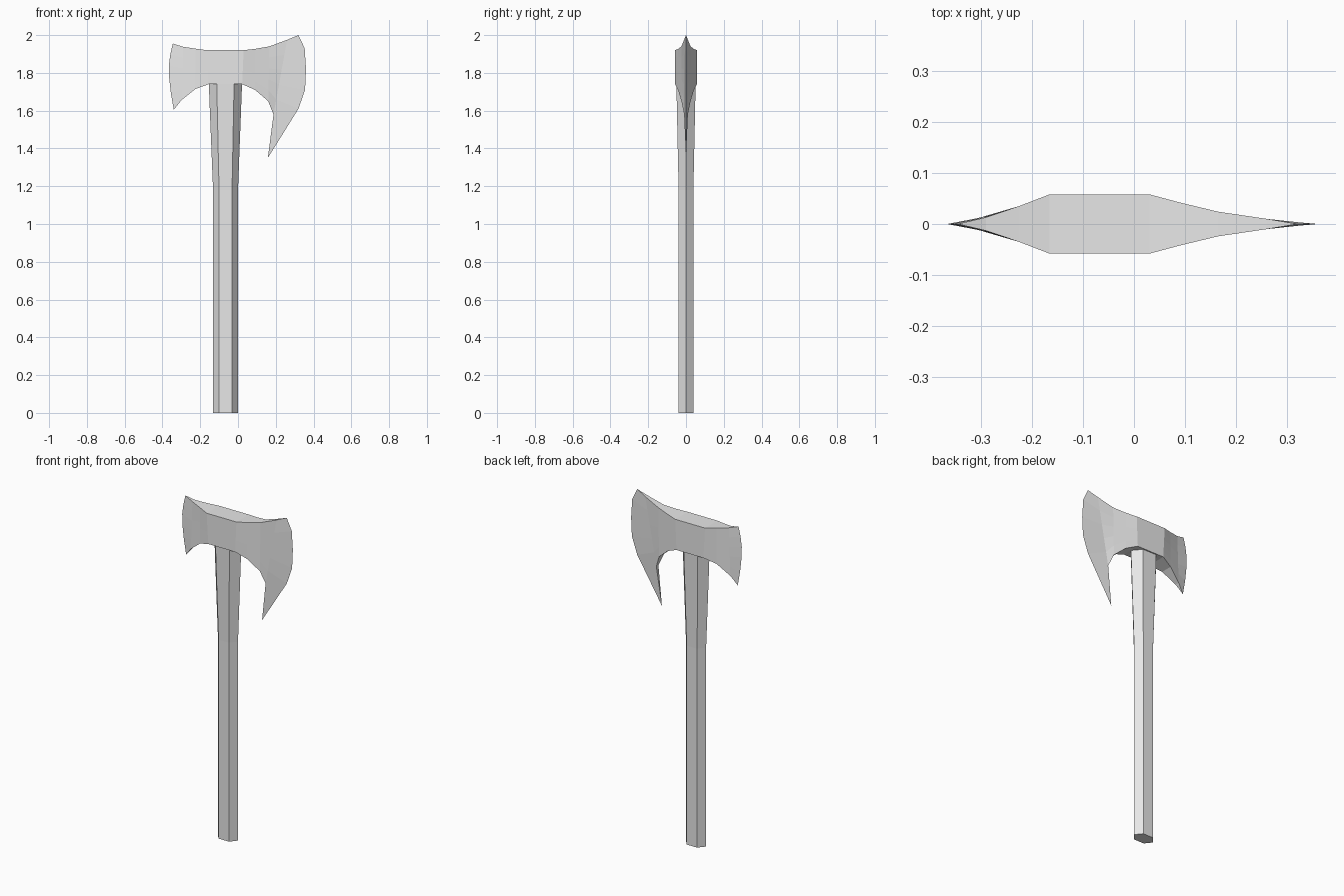
import bpy, bmesh
from mathutils import Vector

if "Cube" in bpy.data.objects:
    bpy.data.objects.remove(bpy.data.objects["Cube"], do_unlink=True)

grey = bpy.data.materials.new("plain_grey")
grey.use_nodes = True
grey.diffuse_color = (0.8, 0.8, 0.8, 1)
grey.node_tree.nodes["Principled BSDF"].inputs["Base Color"].default_value = grey.diffuse_color


def finish(bm, name):
    bmesh.ops.remove_doubles(bm, verts=bm.verts, dist=0.0005)
    bmesh.ops.recalc_face_normals(bm, faces=bm.faces)
    mesh = bpy.data.meshes.new(name)
    bm.to_mesh(mesh)
    bm.free()
    mesh.materials.append(grey)
    obj = bpy.data.objects.new(name, mesh)
    bpy.context.collection.objects.link(obj)
    return obj


def loft(name, rings):
    """Skin closed rings of points and cap both ends."""
    bm = bmesh.new()
    loops = [[bm.verts.new(p) for p in ring] for ring in rings]
    n = len(loops[0])
    for a, b in zip(loops, loops[1:]):
        for i in range(n):
            j = (i + 1) % n
            bm.faces.new((a[i], a[j], b[j], b[i]))
    bm.faces.new(loops[0])
    bm.faces.new(loops[-1])
    return finish(bm, name)


# Hexagonal handle, flaring toward the head
def hexagon(z, left, right, depth):
    mid, half = (left + right) / 2, (right - left) / 2
    flat = half * 0.52
    return [(mid - half, 0, z), (mid - flat, -depth, z), (mid + flat, -depth, z),
            (mid + half, 0, z), (mid + flat, depth, z), (mid - flat, depth, z)]


loft("handle", [hexagon(0, -0.132, 0, 0.039), hexagon(1.18, -0.132, 0, 0.039),
                hexagon(1.6, -0.149, 0.016, 0.048), hexagon(1.76, -0.155, 0.022, 0.051)])

# Head: columns from blade to blade as (top x, top z, bottom x, bottom z, half thickness)
columns = [
    (-0.29, 1.938, -0.30, 1.655, 0.013),
    (-0.225, 1.928, -0.225, 1.715, 0.035),
    (-0.165, 1.92, -0.155, 1.74, 0.058),
    (0.03, 1.92, 0.022, 1.74, 0.058),
    (0.09, 1.927, 0.09, 1.71, 0.042),
    (0.165, 1.94, 0.16, 1.65, 0.024),
    (0.26, 1.975, 0.188, 1.58, 0.010),
]
# Curved cutting edges, top to bottom
small_edge = [(-0.345, 1.955), (-0.358, 1.90), (-0.366, 1.84),
              (-0.365, 1.78), (-0.355, 1.69), (-0.34, 1.605)]
large_edge = [(0.32, 2.0), (0.353, 1.93), (0.36, 1.82),
              (0.355, 1.71), (0.32, 1.61), (0.158, 1.35)]


def column_points(tx, tz, bx, bz, depth):
    top, bottom = Vector((tx, 0, tz)), Vector((bx, 0, bz))
    line = [top.lerp(bottom, i / 5) for i in range(6)]
    return line, depth


strips = [([Vector((x, 0, z)) for x, z in small_edge], 0)]
strips += [column_points(*c) for c in columns]
strips += [([Vector((x, 0, z)) for x, z in large_edge], 0)]

bm = bmesh.new()
sides = []
for sign in (-1, 1):
    sides.append([[bm.verts.new((p.x, sign * d, p.z)) for p in line] for line, d in strips])
front, back = sides
for side in sides:
    for a, b in zip(side, side[1:]):
        for i in range(5):
            bm.faces.new((a[i], a[i + 1], b[i + 1], b[i]))
# Top and underside of the head
for k in (0, -1):
    for i in range(len(strips) - 1):
        bm.faces.new((front[i][k], front[i + 1][k], back[i + 1][k], back[i][k]))
finish(bm, "axe_head")
